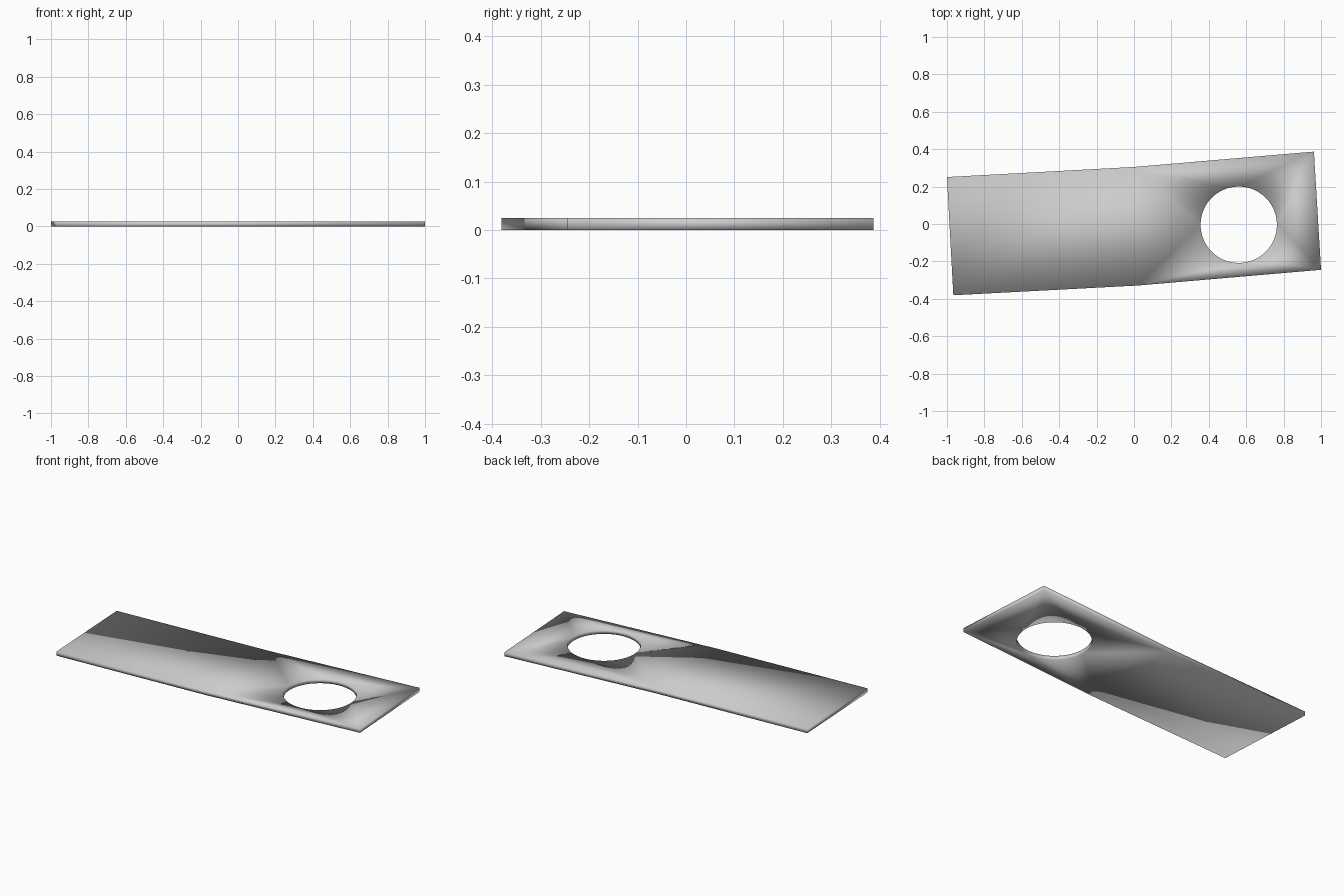
import bpy, bmesh
from math import cos, sin, tau

if "Cube" in bpy.data.objects:
    bpy.data.objects.remove(bpy.data.objects["Cube"])

THICK = 0.025
HOLE_X, HOLE_Y, HOLE_R, SEGS = 0.56, -0.004, 0.204, 64

# Corners around the hole (counter-clockwise) and the plain far end
hole_end = [(0.962, 0.387), (0.0, 0.305), (0.02, -0.329), (1.0, -0.245)]
far_end = [(-1.0, 0.251), (-0.966, -0.381)]

bm = bmesh.new()


def level(z):
    corners = [bm.verts.new((x, y, z)) for x, y in hole_end]
    far = [bm.verts.new((x, y, z)) for x, y in far_end]
    ring = [bm.verts.new((HOLE_X + HOLE_R * cos(tau * i / SEGS),
                          HOLE_Y + HOLE_R * sin(tau * i / SEGS), z)) for i in range(SEGS)]
    return corners, far, ring


bottom, top = level(0), level(THICK)

# Top and bottom faces: plain quad, then fans from each corner to the hole
for corners, far, ring in (bottom, top):
    bm.faces.new((corners[1], far[0], far[1], corners[2]))
    quarter = SEGS // 4
    for k in range(4):
        for i in range(k * quarter, (k + 1) * quarter):
            bm.faces.new((corners[k], ring[(i + 1) % SEGS], ring[i]))
        bm.faces.new((corners[k], corners[(k + 1) % 4], ring[(k + 1) * quarter % SEGS]))


# Outer edge and hole wall
def wall(low, high):
    for i in range(len(low)):
        j = (i + 1) % len(low)
        bm.faces.new((low[i], low[j], high[j], high[i]))


def outline(lv):
    c, f, _ = lv
    return [c[0], c[1], f[0], f[1], c[2], c[3]]


wall(outline(bottom), outline(top))
wall(bottom[2], top[2])
bmesh.ops.recalc_face_normals(bm, faces=bm.faces)

# Softly shaded plate throughout
for face in bm.faces:
    face.smooth = True
mesh = bpy.data.meshes.new("holed_plate")
bm.to_mesh(mesh)
bm.free()
plate = bpy.data.objects.new("holed_plate", mesh)
bpy.context.collection.objects.link(plate)
